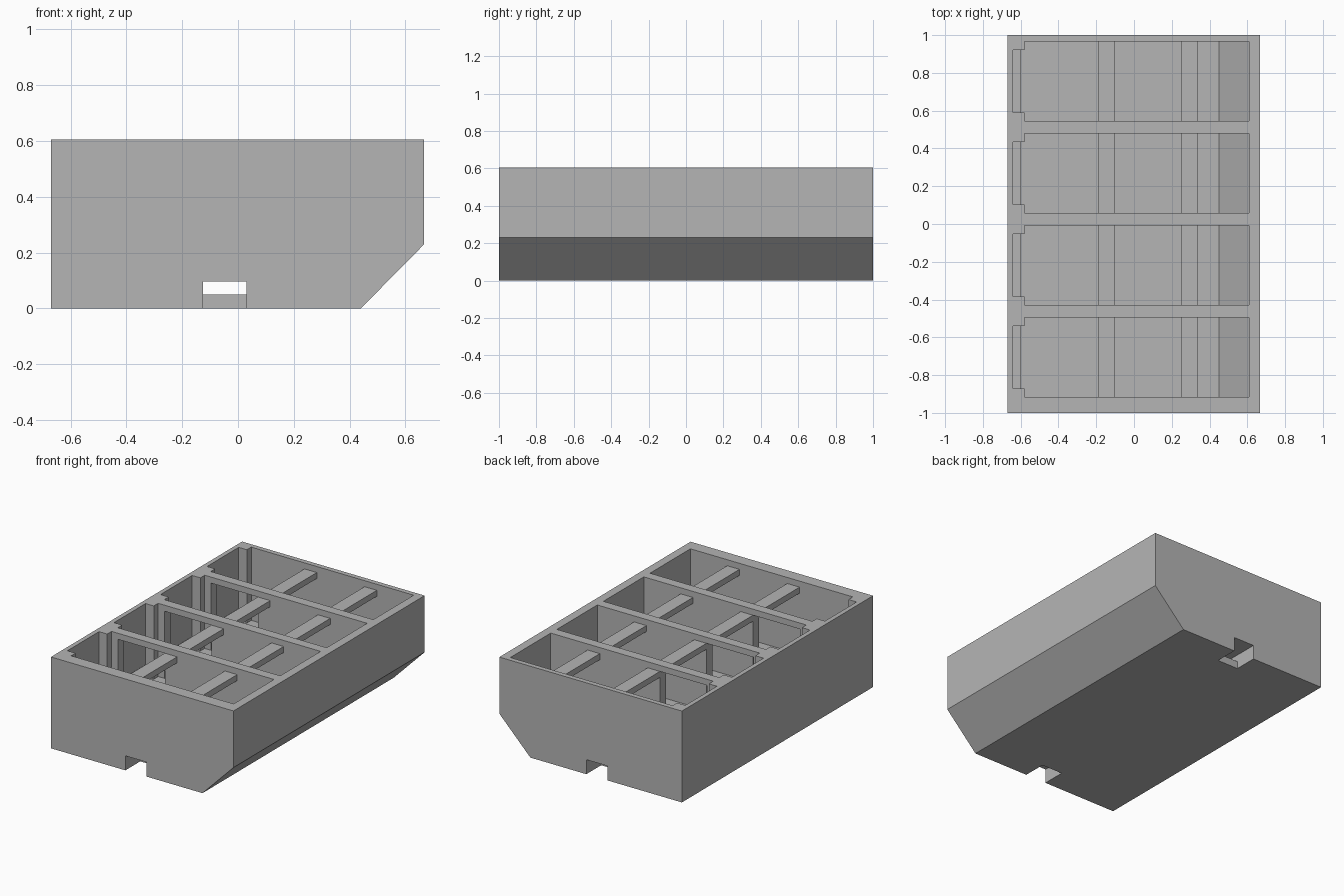
import bpy, bmesh

cube = bpy.data.objects.get("Cube")
if cube:
    bpy.data.objects.remove(cube, do_unlink=True)

grey = bpy.data.materials.new("concrete_grey")
grey.use_nodes = True
COLOUR = (0.46, 0.46, 0.46, 1)
grey.diffuse_color = COLOUR
grey.node_tree.nodes["Principled BSDF"].inputs["Base Color"].default_value = COLOUR


def prism(name, profile, y0, y1):
    """Extrude an x-z profile along y."""
    bm = bmesh.new()
    face = bm.faces.new([bm.verts.new((x, y0, z)) for x, z in profile])
    ext = bmesh.ops.extrude_face_region(bm, geom=[face])
    verts = [v for v in ext["geom"] if isinstance(v, bmesh.types.BMVert)]
    bmesh.ops.translate(bm, verts=verts, vec=(0, y1 - y0, 0))
    bmesh.ops.recalc_face_normals(bm, faces=bm.faces[:])
    mesh = bpy.data.meshes.new(name)
    bm.to_mesh(mesh)
    bm.free()
    mesh.materials.append(grey)
    obj = bpy.data.objects.new(name, mesh)
    bpy.context.collection.objects.link(obj)
    return obj


def box(name, x0, x1, y0, y1, z0, z1):
    return prism(name, [(x0, z0), (x1, z0), (x1, z1), (x0, z1)], y0, y1)


def cut(target, cutter):
    cutter.hide_render = True
    mod = target.modifiers.new("cut", 'BOOLEAN')
    mod.operation, mod.solver, mod.object = 'DIFFERENCE', 'EXACT', cutter
    bpy.context.view_layer.objects.active = target
    bpy.ops.object.modifier_apply(modifier=mod.name)
    bpy.data.objects.remove(cutter, do_unlink=True)


TOP, FLOOR, OVER = 0.605, 0.12, 0.7
PITCH, CELL = 0.487, 0.423
starts = [-0.917 + i * PITCH for i in range(4)]

# Outer shell with one chamfered lower edge
body = prism("tank_body", [(-0.67, 0), (0.44, 0), (0.667, 0.23),
                           (0.667, TOP), (-0.67, TOP)], -1, 1)

for i, y in enumerate(starts):
    # Chamber with a sloped floor side
    cut(body, prism("chamber_cutter", [(-0.58, FLOOR), (0.45, FLOOR), (0.61, FLOOR + 0.16),
                                       (0.61, OVER), (-0.58, OVER)], y, y + CELL))
    # Stepped recess in the side wall
    n0, n1 = y + 0.046, y + CELL - 0.046
    cut(body, prism("recess_cutter", [(-0.5, FLOOR + 0.002), (-0.5, OVER), (-0.64, OVER),
                                      (-0.64, 0.2), (-0.6, 0.2), (-0.6, FLOOR + 0.002)], n0, n1))
    # Doorway through the partition to the next chamber
    if i < 3:
        cut(body, box("doorway_cutter", -0.535, -0.19, y + CELL - 0.02, y + PITCH + 0.02,
                      FLOOR + 0.002, 0.565))

# Channel inside the base, open to the underside at both ends
cut(body, box("channel_cutter", -0.125, 0.03, -1.1, 1.1, 0.05, 0.096))
for side in (-1, 1):
    ends = sorted((side * 0.845, side * 1.1))
    cut(body, box("notch_cutter", -0.125, 0.03, *ends, -0.1, 0.07))

# Cross beams in each chamber
for i, y in enumerate(starts):
    for label, x in (("inner", -0.19), ("outer", 0.25)):
        box(f"{label}_beam_{i + 1}", x, x + 0.09, y - 0.005, y + CELL + 0.005, 0.525, 0.565)
